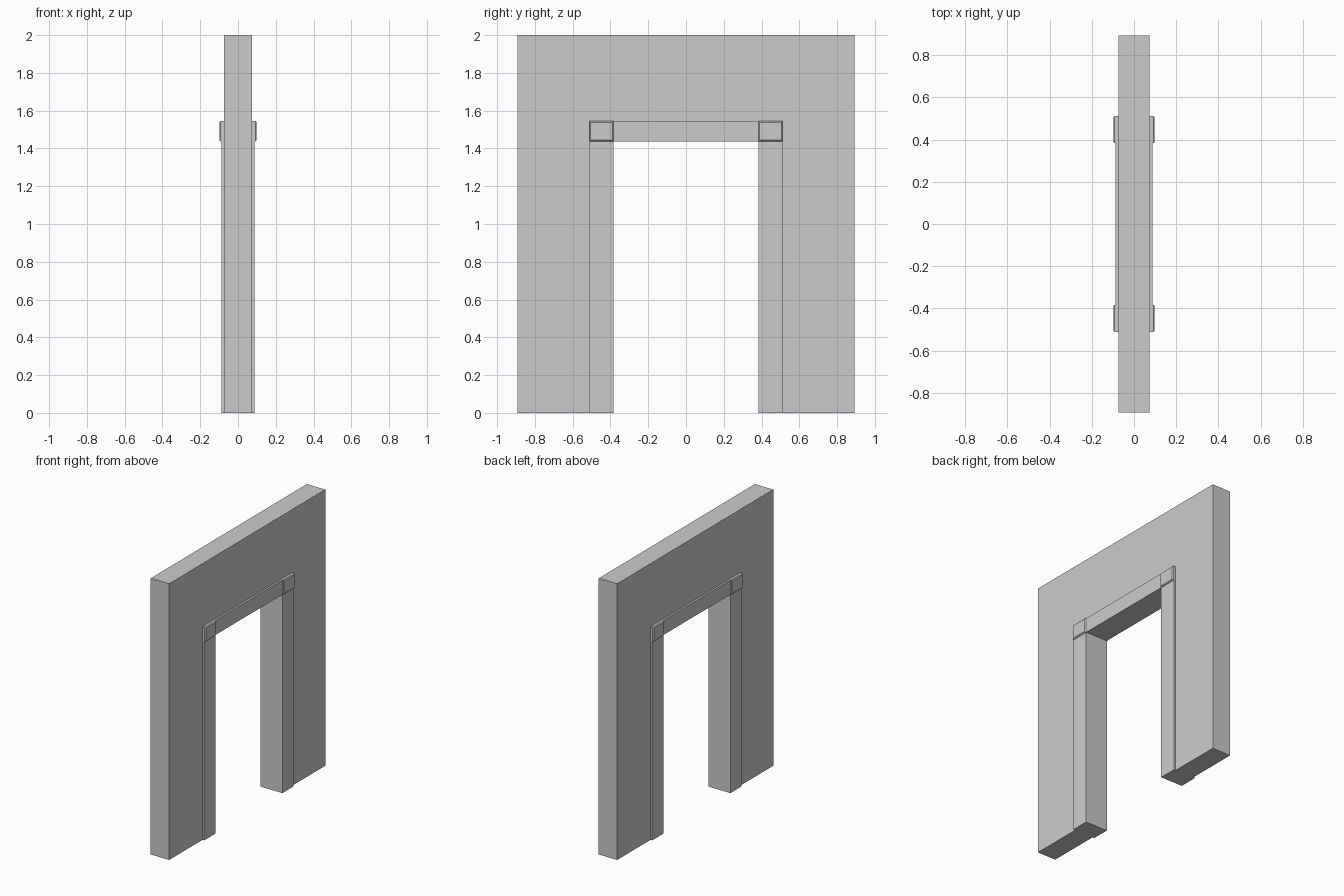
import bpy, bmesh
from mathutils import Vector

if "Cube" in bpy.data.objects:
    bpy.data.objects.remove(bpy.data.objects["Cube"])

OPEN_Y, OPEN_Z = 0.383, 1.438      # clear opening
TRIM_Y, TRIM_Z = 0.512, 1.544      # outer edge of the frame
WALL_Y, WALL_Z = 0.893, 2.0
WALL_X, FRAME_X, BLOCK_X = 0.074, 0.088, 0.0975
CHAMFER = 0.006


def add_object(name, bm):
    bmesh.ops.recalc_face_normals(bm, faces=bm.faces)
    mesh = bpy.data.meshes.new(name)
    bm.to_mesh(mesh)
    bm.free()
    obj = bpy.data.objects.new(name, mesh)
    bpy.context.collection.objects.link(obj)
    return obj


def portal(name, outer_y, outer_z, inner_y, inner_z, half_x):
    """Upside-down U profile in the YZ plane, extruded along x."""
    pts = [(-outer_y, 0), (-outer_y, outer_z), (outer_y, outer_z), (outer_y, 0),
           (inner_y, 0), (inner_y, inner_z), (-inner_y, inner_z), (-inner_y, 0)]
    bm = bmesh.new()
    face = bm.faces.new([bm.verts.new((-half_x, y, z)) for y, z in pts])
    ext = bmesh.ops.extrude_face_region(bm, geom=[face])
    verts = [g for g in ext["geom"] if isinstance(g, bmesh.types.BMVert)]
    bmesh.ops.translate(bm, verts=verts, vec=(2 * half_x, 0, 0))
    return add_object(name, bm)


def corner_block(name, sx, sy):
    """Block on one wall face with its outward edges chamfered."""
    bm = bmesh.new()
    bmesh.ops.create_cube(bm, size=1)
    size = Vector((BLOCK_X - WALL_X, TRIM_Y - OPEN_Y, TRIM_Z - OPEN_Z))
    centre = Vector((sx * (BLOCK_X + WALL_X) / 2, sy * (TRIM_Y + OPEN_Y) / 2,
                     (TRIM_Z + OPEN_Z) / 2))
    bmesh.ops.scale(bm, vec=size, verts=bm.verts)
    bmesh.ops.translate(bm, vec=centre, verts=bm.verts)
    edges = [e for e in bm.edges
             if all(abs(v.co.x) > BLOCK_X - 0.001 for v in e.verts)]
    bmesh.ops.bevel(bm, geom=edges, offset=CHAMFER, segments=1,
                    profile=0.5, affect='EDGES')
    return add_object(name, bm)


# Wall with doorway
portal("wall", WALL_Y, WALL_Z, TRIM_Y, TRIM_Z, WALL_X)

# Door frame lining the opening, slightly proud of both wall faces
portal("door_frame", TRIM_Y, TRIM_Z, OPEN_Y, OPEN_Z, FRAME_X)

# Corner blocks on both faces
for sx, face in ((-1, "left"), (1, "right")):
    for sy, end in ((-1, "front"), (1, "back")):
        corner_block(f"corner_block_{face}_{end}", sx, sy)
